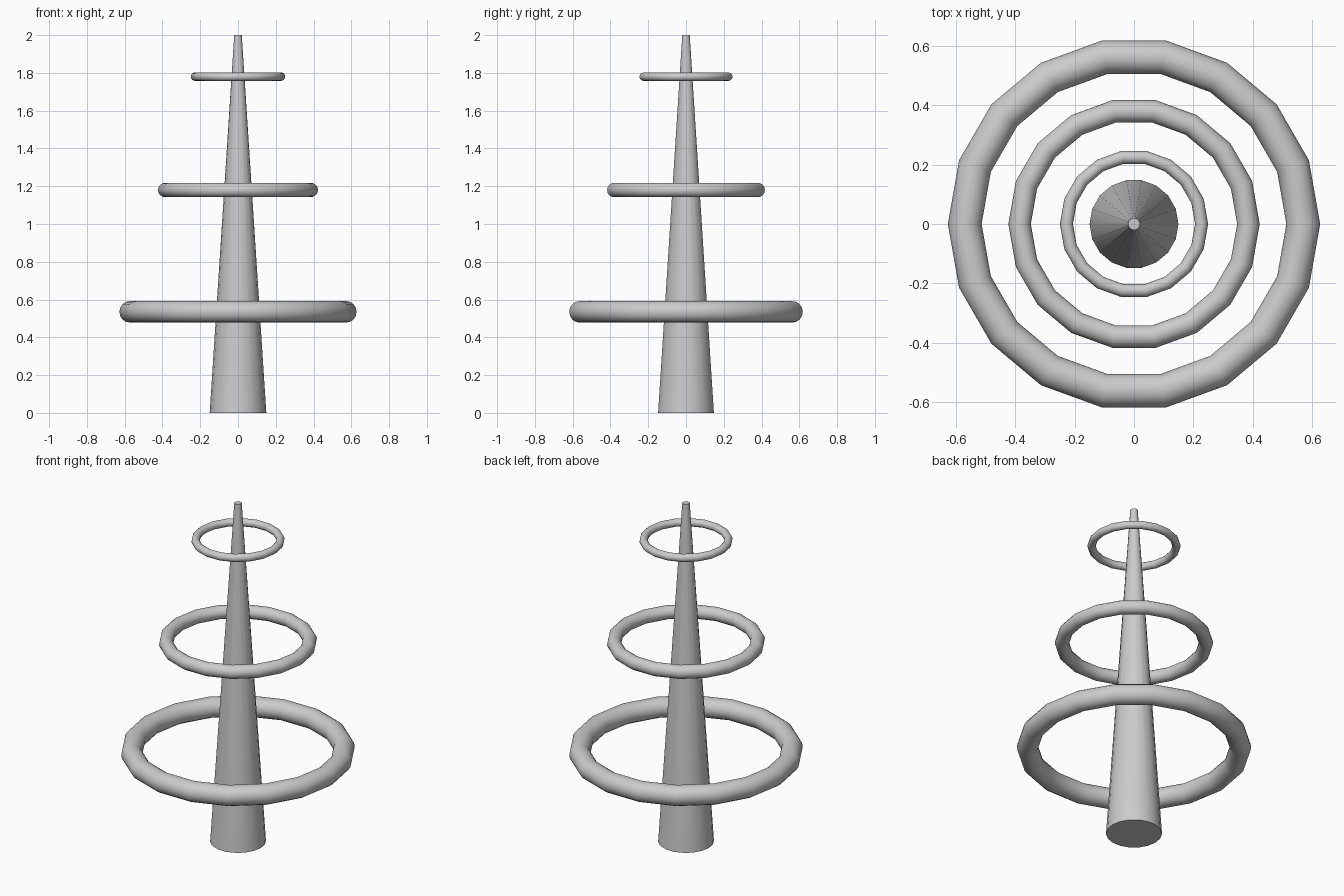
import bpy
import math

if "Cube" in bpy.data.objects:
    bpy.data.objects.remove(bpy.data.objects["Cube"])


def smooth(obj, name):
    obj.name = name
    bpy.ops.object.shade_smooth_by_angle(angle=math.radians(40))


# Tapered mast, capped at both ends
bpy.ops.mesh.primitive_cone_add(vertices=18, radius1=0.15, radius2=0.02, depth=2,
                                location=(0, 0, 1), rotation=(0, 0, math.radians(90)))
smooth(bpy.context.object, "mast")

# Floating rings, shrinking upward: height, major radius, tube radius
rings = {
    "lower_ring": (0.535, 0.571, 0.057),
    "middle_ring": (1.18, 0.386, 0.038),
    "upper_ring": (1.78, 0.228, 0.022),
}
for name, (z, major, minor) in rings.items():
    bpy.ops.mesh.primitive_torus_add(major_segments=18, minor_segments=16,
                                     major_radius=major, minor_radius=minor,
                                     location=(0, 0, z))
    smooth(bpy.context.object, name)
